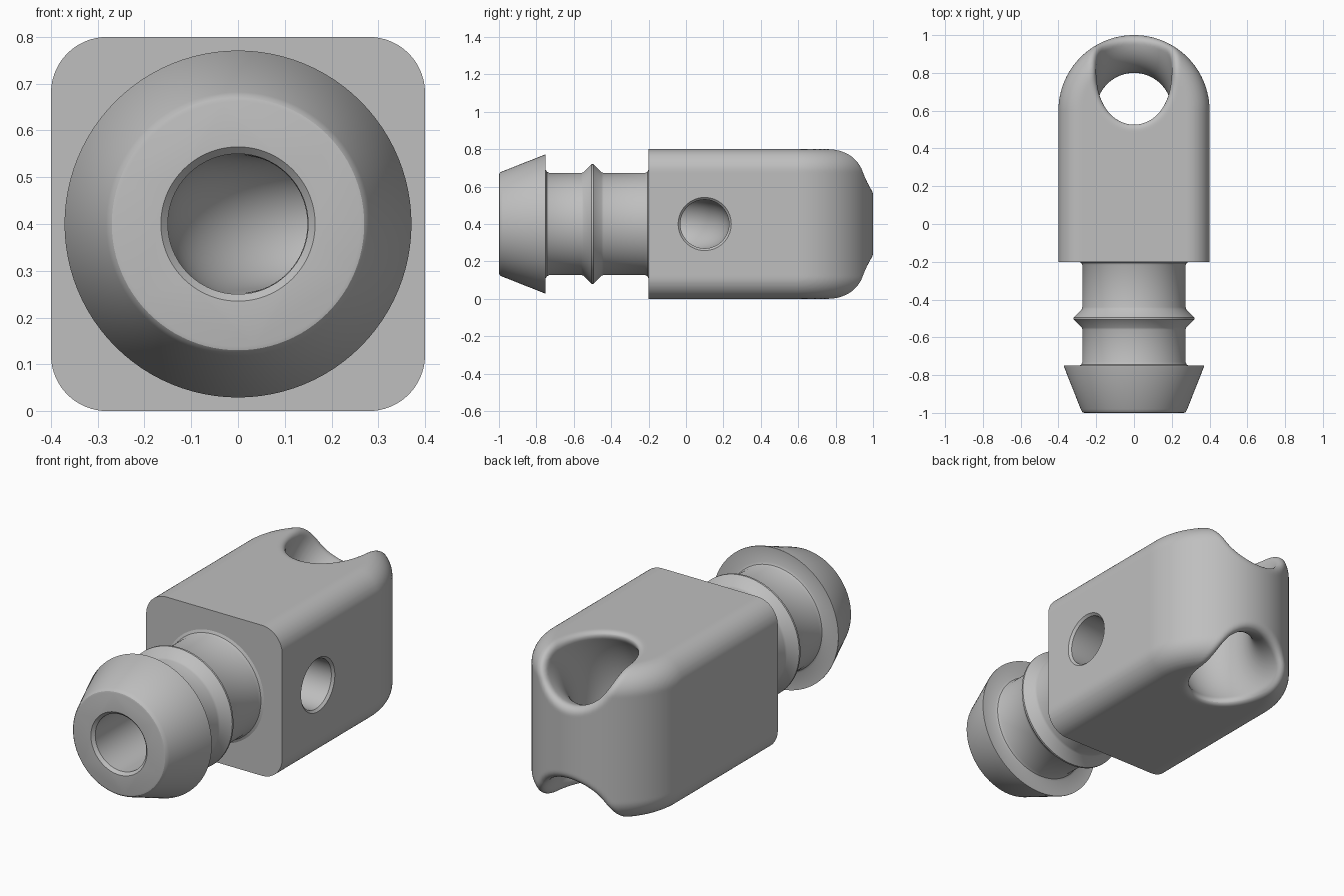
import bpy, bmesh, math
from math import hypot, sin, cos, pi
from mathutils import Vector

if "Cube" in bpy.data.objects:
    bpy.data.objects.remove(bpy.data.objects["Cube"])

ZC = 0.4                      # height of the main axis
EDGE, LIP = 0.12, 0.045       # rounding of the block edges and of the eye rim

grey = bpy.data.materials.new("light_grey")
grey.diffuse_color = (0.52, 0.52, 0.52, 1)
grey.use_nodes = True
grey.node_tree.nodes["Principled BSDF"].inputs["Base Color"].default_value = grey.diffuse_color


def make_object(name, bm):
    bmesh.ops.recalc_face_normals(bm, faces=bm.faces[:])
    me = bpy.data.meshes.new(name)
    bm.to_mesh(me)
    bm.free()
    ob = bpy.data.objects.new(name, me)
    bpy.context.collection.objects.link(ob)
    return ob


def activate(ob):
    bpy.ops.object.select_all(action='DESELECT')
    ob.select_set(True)
    bpy.context.view_layer.objects.active = ob


def apply_modifier(ob, kind, **settings):
    activate(ob)
    mod = ob.modifiers.new(kind.lower(), kind)
    for key, value in settings.items():
        setattr(mod, key, value)
    bpy.ops.object.modifier_apply(modifier=mod.name)


def round_tube(name, stations, sides=96):
    """Rings of (x, y, heading, radius) skinned and capped; heading 0 = +y."""
    bm = bmesh.new()
    rings = []
    for x, y, a, r in stations:
        ring = []
        for i in range(sides):
            t = 2 * pi * i / sides
            ring.append(bm.verts.new((x + r * cos(t) * cos(a),
                                      y - r * cos(t) * sin(a),
                                      ZC + r * sin(t))))
        rings.append(ring)
    for p, q in zip(rings, rings[1:]):
        for i in range(sides):
            j = (i + 1) % sides
            bm.faces.new((p[i], p[j], q[j], q[i]))
    bm.faces.new(rings[0])
    bm.faces.new(rings[-1])
    return make_object(name, bm)


# Block: plan outline with a round back end, extruded and edge rounded
bm = bmesh.new()
outline = [(0.4, -0.45)]
outline += [(0.4 * cos(pi * i / 48), 0.6 + 0.4 * sin(pi * i / 48)) for i in range(49)]
outline += [(-0.4, -0.45)]
base = bm.faces.new([bm.verts.new((x, y, 0)) for x, y in outline])
top = bmesh.ops.extrude_face_region(bm, geom=[base])["geom"]
bmesh.ops.translate(bm, vec=(0, 0, 0.8),
                    verts=[g for g in top if isinstance(g, bmesh.types.BMVert)])
block = make_object("block", bm)
apply_modifier(block, 'BEVEL', width=EDGE, segments=6, limit_method='ANGLE',
               angle_limit=math.radians(40))

# Curved eye: a ring-shaped channel around the back bar
bpy.ops.mesh.primitive_torus_add(major_radius=0.4, minor_radius=0.2,
                                 major_segments=96, minor_segments=48,
                                 location=(0, 1, ZC), rotation=(0, pi / 2, 0))
eye = bpy.context.object
eye.name = "eye_cutter"
eye.hide_render = True
apply_modifier(block, 'BOOLEAN', operation='DIFFERENCE', solver='EXACT', object=eye)
bpy.data.objects.remove(eye)
apply_modifier(block, 'REMESH', mode='VOXEL', voxel_size=0.011)


# Settle the fine mesh on the rounded block with a soft eye rim
def surface(x, y, z):
    a = hypot(x, max(y - 0.6, 0)) - 0.4 + EDGE
    b = abs(z - ZC) - 0.4 + EDGE
    solid = min(max(a, b), 0) + hypot(max(a, 0), max(b, 0)) - EDGE
    channel = 0.2 - hypot(hypot(y - 1, z - ZC) - 0.4, x)
    return (min(-LIP, max(solid, channel))
            + hypot(max(solid + LIP, 0), max(channel + LIP, 0)))


H = 1e-4
bm = bmesh.new()
bm.from_mesh(block.data)
for v in bm.verts:
    if v.co.y < -0.26:
        continue
    for _ in range(4):
        x, y, z = v.co
        f = surface(x, y, z)
        if abs(f) < 1e-5:
            break
        g = Vector((surface(x + H, y, z) - f, surface(x, y + H, z) - f,
                    surface(x, y, z + H) - f)) / H
        step = g * (f / max(g.length_squared, 0.25))
        if step.length > 0.03:
            step *= 0.03 / step.length
        v.co -= step

# Trim the block to its flat front face
cut = bmesh.ops.bisect_plane(bm, geom=bm.verts[:] + bm.edges[:] + bm.faces[:],
                             plane_co=(0, -0.2, 0), plane_no=(0, 1, 0),
                             clear_inner=True)
bmesh.ops.edgeloop_fill(bm, edges=[g for g in cut["geom_cut"]
                                   if isinstance(g, bmesh.types.BMEdge)])
bmesh.ops.recalc_face_normals(bm, faces=bm.faces[:])
bm.to_mesh(block.data)
bm.free()

# Barbed stem: turned profile of (y, radius)
profile = [(-1, 0.262), (-0.998, 0.270), (-0.992, 0.276), (-0.98, 0.282),
           (-0.755, 0.371), (-0.75, 0.371), (-0.75, 0.29), (-0.744, 0.279),
           (-0.73, 0.273), (-0.56, 0.273), (-0.548, 0.277), (-0.505, 0.32),
           (-0.495, 0.32), (-0.452, 0.277), (-0.44, 0.273), (-0.22, 0.273),
           (-0.206, 0.279), (-0.2, 0.293), (-0.195, 0.293)]
stem = round_tube("barbed_stem", [(0, y, 0, r) for y, r in profile])

# Elbow bore: enters the stem end, turns and leaves through the right side
BEND = 0.2
path = [(0, -1.02, 0, 0.185), (0, -0.985, 0, 0.15), (0, 0.1 - BEND, 0, 0.15)]
for i in range(1, 17):
    a = pi / 2 * i / 16
    path.append((BEND * (1 - cos(a)), 0.1 - BEND + BEND * sin(a), a,
                 0.15 - 0.02 * i / 16))
path += [(0.388, 0.1, pi / 2, 0.13), (0.42, 0.1, pi / 2, 0.162)]
bore = round_tube("bore_cutter", path)
bore.hide_render = True
for ob in (block, stem):
    apply_modifier(ob, 'BOOLEAN', operation='DIFFERENCE', solver='EXACT', object=bore)
bpy.data.objects.remove(bore)

# Finish: colour and smooth shading with sharp edges kept
for ob in (block, stem):
    ob.data.materials.clear()
    ob.data.materials.append(grey)
    for p in ob.data.polygons:
        p.material_index = 0
    activate(ob)
    bpy.ops.object.shade_smooth_by_angle(angle=math.radians(30))
